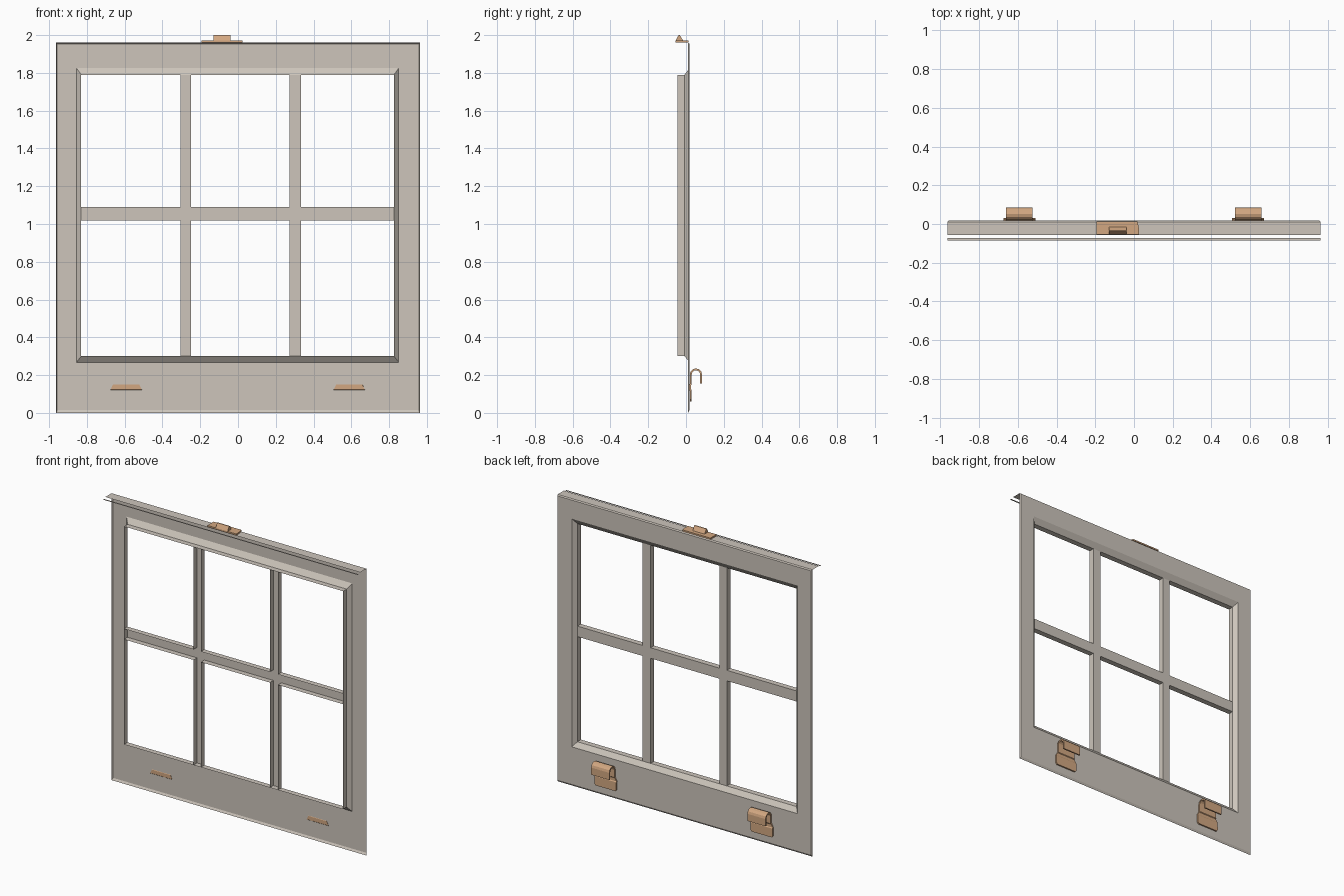
import bpy, bmesh, math

if "Cube" in bpy.data.objects:
    bpy.data.objects.remove(bpy.data.objects["Cube"])


def material(name, rgb):
    m = bpy.data.materials.new(name)
    m.diffuse_color = (*rgb, 1)
    m.use_nodes = True
    m.node_tree.nodes["Principled BSDF"].inputs["Base Color"].default_value = m.diffuse_color
    return m


PAINT = material("warm_grey_paint", (0.61, 0.56, 0.50))
BRASS = material("tan_brass", (0.65, 0.39, 0.22))


def make(name, quads, mat):
    """Object from a list of polygons given as corner points."""
    bm = bmesh.new()
    for q in quads:
        bm.faces.new([bm.verts.new(p) for p in q])
    bmesh.ops.remove_doubles(bm, verts=bm.verts, dist=0.0003)
    me = bpy.data.meshes.new(name)
    bm.to_mesh(me)
    bm.free()
    me.materials.append(mat)
    ob = bpy.data.objects.new(name, me)
    bpy.context.collection.objects.link(ob)
    return ob


def ring(x0, x1, z0, z1, y):
    return [(x0, y, z0), (x1, y, z0), (x1, y, z1), (x0, y, z1)]


def bridge(a, b):
    n = len(a)
    return [[a[i], b[i], b[(i + 1) % n], a[(i + 1) % n]] for i in range(n)]


# Sash frame: open shell made of nested rectangles, outer edge to glass opening
YB, YM, YF = 0.018, -0.007, -0.045
X, TOP = 0.963, 1.96
L, R, B, T = -0.83, 0.826, 0.30, 1.79
rings = [ring(-X, X, 0, TOP, 0.010),
         ring(-X + .006, X - .006, 0.014, TOP - .006, YB),
         ring(-0.855, 0.851, 0.268, 1.826, YB),
         ring(L, R, B, T, YM),
         ring(L, R, B, T, YF)]
quads = [q for a, b in zip(rings, rings[1:]) for q in bridge(a, b)]
make("sash_frame", quads, PAINT)

# Top ledge and the narrow strip in front of it
make("top_ledge", [[(-X, -0.057, TOP), (X, -0.057, TOP), (X, 0.010, TOP), (-X, 0.010, TOP)]], PAINT)
make("front_strip", [[(-X, -0.085, 1.953), (X, -0.085, 1.953), (X, -0.073, 1.953), (-X, -0.073, 1.953)]], PAINT)

# Glazing bars: channels open to the front, on a 3 by 2 grid of panes
xs = [L, -0.304, -0.249, 0.272, 0.333, R]
zs = [B, 1.018, 1.09, T]
bars = []
for i in range(5):
    for j in range(3):
        x0, x1, z0, z1 = xs[i], xs[i + 1], zs[j], zs[j + 1]
        if i % 2 or j % 2:
            bars.append(ring(x0, x1, z0, z1, YM)[::-1])
        else:
            for (xa, za), (xb, zb) in [((x0, z0), (x1, z0)), ((x1, z0), (x1, z1)),
                                       ((x1, z1), (x0, z1)), ((x0, z1), (x0, z0))]:
                if (xa == xb and xa in (L, R)) or (za == zb and za in (B, T)):
                    continue
                bars.append([(xa, YM, za), (xa, YF, za), (xb, YF, zb), (xb, YM, zb)])
make("glazing_bars", bars, PAINT)

# Lift hooks on the back: bent ribbon (y, z, width) with thickness
path = [(0.080, 0.155, .137), (0.080, 0.203, .137)]
for k in range(1, 7):
    a = math.pi * k / 6
    path.append((0.0525 + 0.0275 * math.cos(a), 0.203 + 0.0275 * math.sin(a), .137))
path += [(0.025, 0.153, .137), (0.0215, 0.148, .14), (0.0215, 0.125, .165),
         (0.025, 0.12, .165), (0.025, 0.07, .165), (0.025, 0.06, .15)]
for side, cx in (("left", -0.592), ("right", 0.589)):
    strip = []
    for (y0, z0, w0), (y1, z1, w1) in zip(path, path[1:]):
        strip.append([(cx - w0 / 2, y0, z0), (cx + w0 / 2, y0, z0),
                      (cx + w1 / 2, y1, z1), (cx - w1 / 2, y1, z1)])
    hook = make("lift_hook_" + side, strip, BRASS)
    mod = hook.modifiers.new("thickness", "SOLIDIFY")
    mod.thickness = 0.01
    mod.offset = 0


def prism(name, lower, upper):
    make(name, bridge(lower, upper) + [lower[::-1], upper], BRASS)


# Sash lock on the top ledge: tapered base plate and wedge catch
plan = [(-0.193, -0.055), (0.025, -0.055), (0.025, -0.02), (0.018, 0.012), (-0.193, 0.012)]
prism("lock_base", [(x, y, 1.961) for x, y in plan], [(x, y, 1.971) for x, y in plan])
wedge = [(-0.055, 1.971), (-0.015, 1.971), (-0.033, 2.0), (-0.039, 2.0)]
prism("lock_catch", [(-0.13, y, z) for y, z in wedge], [(-0.04, y, z) for y, z in wedge])

# Consistent outward faces on the closed parts
for ob in bpy.data.objects:
    if ob.name.startswith("lock"):
        bm = bmesh.new()
        bm.from_mesh(ob.data)
        bmesh.ops.recalc_face_normals(bm, faces=bm.faces)
        bm.to_mesh(ob.data)
        bm.free()
